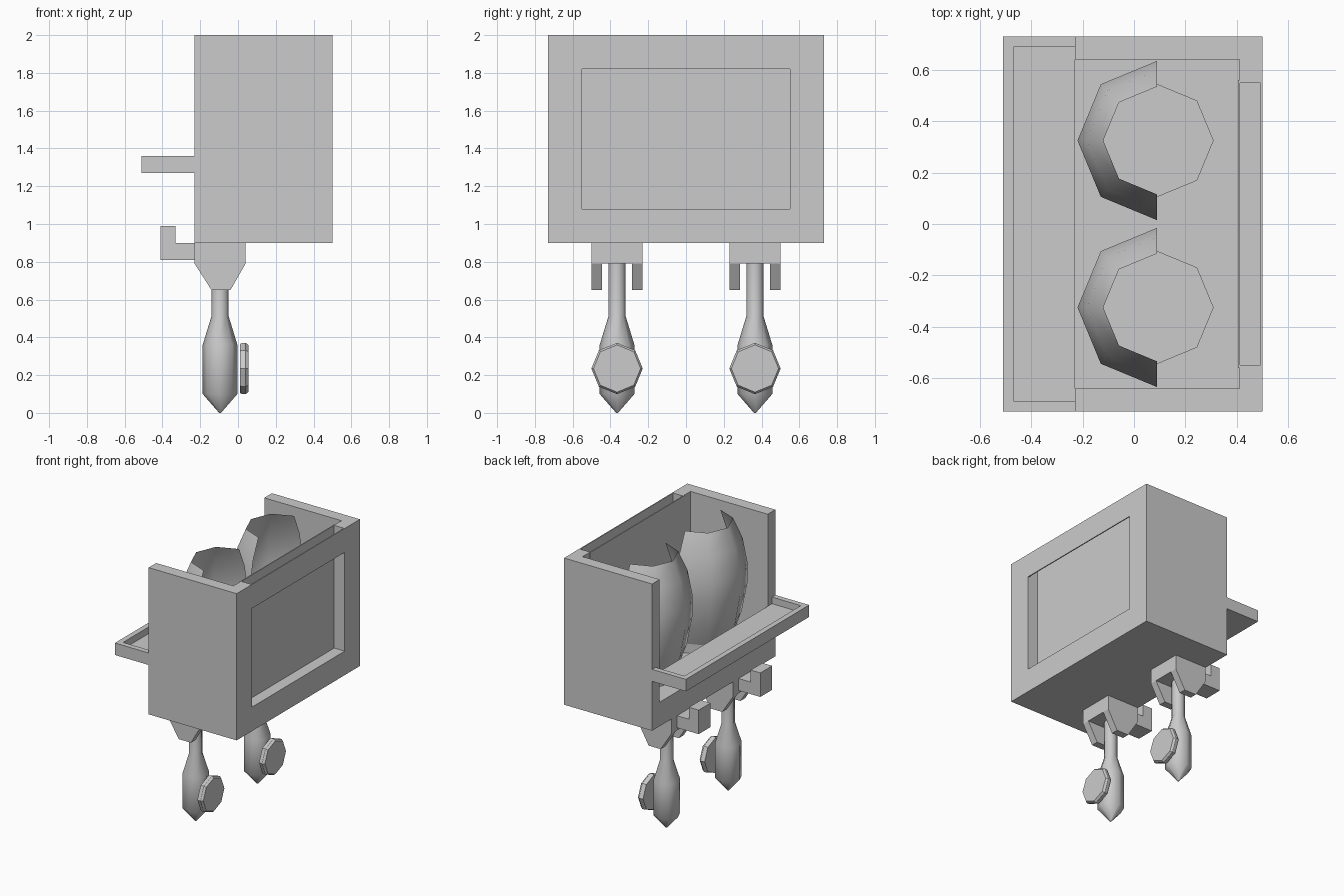
import bpy, bmesh
from math import pi, sin, cos, radians

if "Cube" in bpy.data.objects:
    bpy.data.objects.remove(bpy.data.objects["Cube"])


def make(name, verts, faces, smooth=None):
    me = bpy.data.meshes.new(name)
    me.from_pydata(verts, [], faces)
    bm = bmesh.new()
    bm.from_mesh(me)
    bmesh.ops.recalc_face_normals(bm, faces=bm.faces)
    bm.to_mesh(me)
    bm.free()
    ob = bpy.data.objects.new(name, me)
    bpy.context.collection.objects.link(ob)
    if smooth:
        bpy.ops.object.select_all(action='DESELECT')
        ob.select_set(True)
        bpy.context.view_layer.objects.active = ob
        bpy.ops.object.shade_smooth_by_angle(angle=radians(smooth))
    return ob


def extrude_y(name, profile, y0, y1):
    """Prism from an (x, z) profile."""
    n = len(profile)
    verts = [(x, y, z) for y in (y0, y1) for x, z in profile]
    faces = [tuple(range(n)), tuple(range(n, 2 * n))]
    faces += [(i, (i + 1) % n, n + (i + 1) % n, n + i) for i in range(n)]
    return make(name, verts, faces)


def box(name, x0, x1, y0, y1, z0, z1):
    return extrude_y(name, [(x0, z0), (x1, z0), (x1, z1), (x0, z1)], y0, y1)


def lathe(name, cx, cy, profile, start=0, steps=8, full=True, caps=(True, True), smooth=50):
    """Eight-sided turned part from (radius, z); full=False keeps an open arc."""
    n = steps if full else steps + 1
    verts = [(cx + r * cos(start + i * pi / 4), cy + r * sin(start + i * pi / 4), z)
             for r, z in profile for i in range(n)]
    faces = [(k * n + i, k * n + (i + 1) % n, (k + 1) * n + (i + 1) % n, (k + 1) * n + i)
             for k in range(len(profile) - 1) for i in range(steps)]
    if caps[0]:
        faces.append(tuple(range(n)))
    if caps[1]:
        faces.append(tuple(range(len(verts) - n, len(verts))))
    return make(name, verts, faces, smooth)


# Open-topped case: floor, back panel set behind a window frame
box("case_floor", -0.23, 0.50, -0.73, 0.73, 0.90, 1.08)
box("recessed_panel", 0.405, 0.413, -0.56, 0.56, 1.08, 2.0)
box("window_top_rail", 0.492, 0.50, -0.56, 0.56, 1.82, 2.0)

# Serving tray with a low rim on three sides
box("tray_base", -0.51, -0.23, -0.73, 0.73, 1.27, 1.31)
box("tray_outer_rim", -0.51, -0.47, -0.73, 0.73, 1.31, 1.36)

for s, side in ((-1, "front"), (1, "rear")):
    def ybox(name, x0, x1, ya, yb, z0, z1):
        box(f"{name}_{side}", x0, x1, min(s * ya, s * yb), max(s * ya, s * yb), z0, z1)

    # Case side wall with the window post
    L = [(-0.23, 0.73), (0.50, 0.73), (0.50, 0.55), (0.41, 0.55), (0.41, 0.64), (-0.23, 0.64)]
    verts = [(x, s * y, z) for z in (1.08, 2.0) for x, y in L]
    faces = [tuple(range(6)), tuple(range(6, 12))]
    faces += [(i, (i + 1) % 6, 6 + (i + 1) % 6, 6 + i) for i in range(6)]
    make(f"case_wall_{side}", verts, faces)
    ybox("tray_end_rim", -0.47, -0.23, 0.69, 0.73, 1.31, 1.36)

    # Half barrel with a full eight-sided base
    cy = 0.325 * s
    staves = [(0.22, 1.15), (0.27, 1.29), (0.31, 1.50), (0.31, 1.65), (0.275, 1.84), (0.21, 1.99)]
    lathe(f"half_barrel_{side}", 0.09, cy, staves, start=pi / 2, steps=4,
          full=False, caps=(False, False))
    lathe(f"barrel_base_{side}", 0.09, cy, [(0.22, 1.08), (0.22, 1.15)])

    # Tap bracket: block with two tapered cheeks
    ty = 0.365 * s
    box(f"tap_block_{side}", -0.23, 0.04, ty - 0.135, ty + 0.135, 0.79, 0.90)
    for c in (-1, 1):
        a, b = sorted((ty + c * 0.08, ty + c * 0.135))
        extrude_y(f"tap_cheek_{side}",
                  [(-0.23, 0.79), (0.04, 0.79), (-0.04, 0.65), (-0.14, 0.65)], a, b)

    # Bent arm on the tray side
    extrude_y(f"bent_arm_{side}",
              [(-0.23, 0.81), (-0.41, 0.81), (-0.41, 0.99), (-0.33, 0.99), (-0.33, 0.90), (-0.23, 0.90)],
              ty - 0.07, ty + 0.07)

    # Turned handle hanging in the bracket
    lathe(f"tap_handle_{side}", -0.095, ty,
          [(0.005, 0.0), (0.092, 0.10), (0.092, 0.36), (0.046, 0.51), (0.046, 0.79)])

    # Badge disc facing the window side
    disc = lathe(f"badge_disc_{side}", 0, 0,
                 [(0.13, 0.0), (0.136, 0.012), (0.136, 0.03), (0.125, 0.045)], smooth=30)
    disc.rotation_euler = (0, pi / 2, 0)
    disc.location = (0.01, ty, 0.235)
